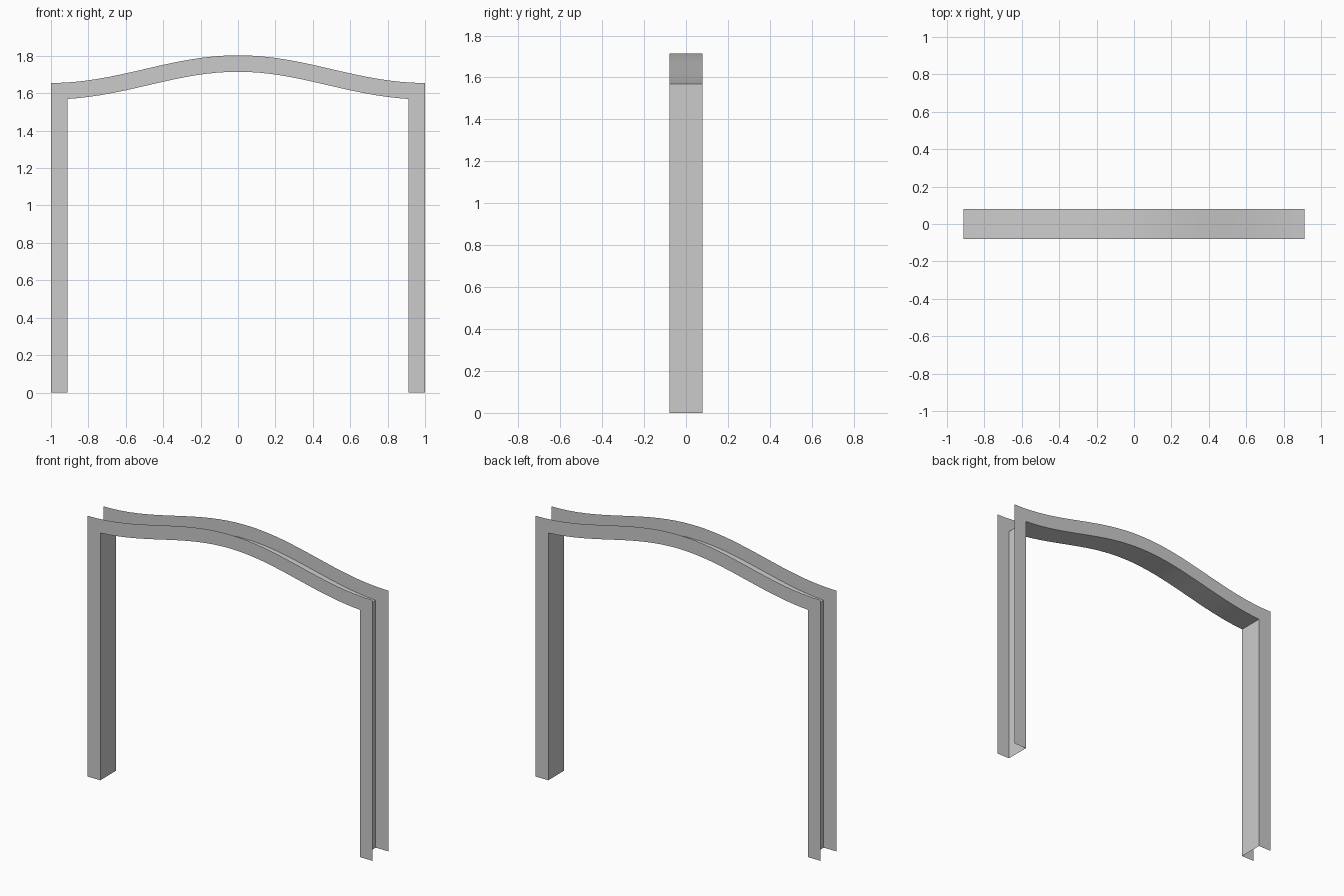
import bpy, math
from math import cos, sin, pi, sqrt

if "Cube" in bpy.data.objects:
    bpy.data.objects.remove(bpy.data.objects["Cube"])

HALF, INNER, T, DEPTH = 1.0, 0.912, 0.088, 0.079
EAVE, RISE, N = 1.655, 0.148, 32


def arch_top(x):
    return EAVE + RISE / 2 * (1 + cos(pi * x))


def arch_under(x):
    slope = RISE / 2 * pi * sin(pi * x)
    return arch_top(x) - T * sqrt(1 + slope * slope)


def path(half, height):
    """Up the left leg, over the arch, down the right leg."""
    xs = [half * (2 * i / N - 1) for i in range(N + 1)]
    return [(-half, 0)] + [(x, height(x)) for x in xs] + [(half, 0)]


def strip(name, side_a, side_b):
    """Thin sheet spanning two matching rows of points."""
    n = len(side_a)
    faces = [(i, i + 1, n + i + 1, n + i) for i in range(n - 1)]
    mesh = bpy.data.meshes.new(name)
    mesh.from_pydata(side_a + side_b, [], faces)
    obj = bpy.data.objects.new(name, mesh)
    bpy.context.collection.objects.link(obj)
    bpy.ops.object.select_all(action='DESELECT')
    obj.select_set(True)
    bpy.context.view_layer.objects.active = obj
    bpy.ops.object.shade_smooth_by_angle(angle=math.radians(30))
    return obj


def at(points, y):
    return [(x, y, z) for x, z in points]


outer = path(HALF, arch_top)
inner = path(INNER, arch_under)

# Front and back flanges of the open channel
strip("front_flange", at(outer, -DEPTH), at(inner, -DEPTH))
strip("back_flange", at(inner, DEPTH), at(outer, DEPTH))
# Web lining the inside of the opening
strip("inner_web", at(inner, -DEPTH), at(inner, DEPTH))
